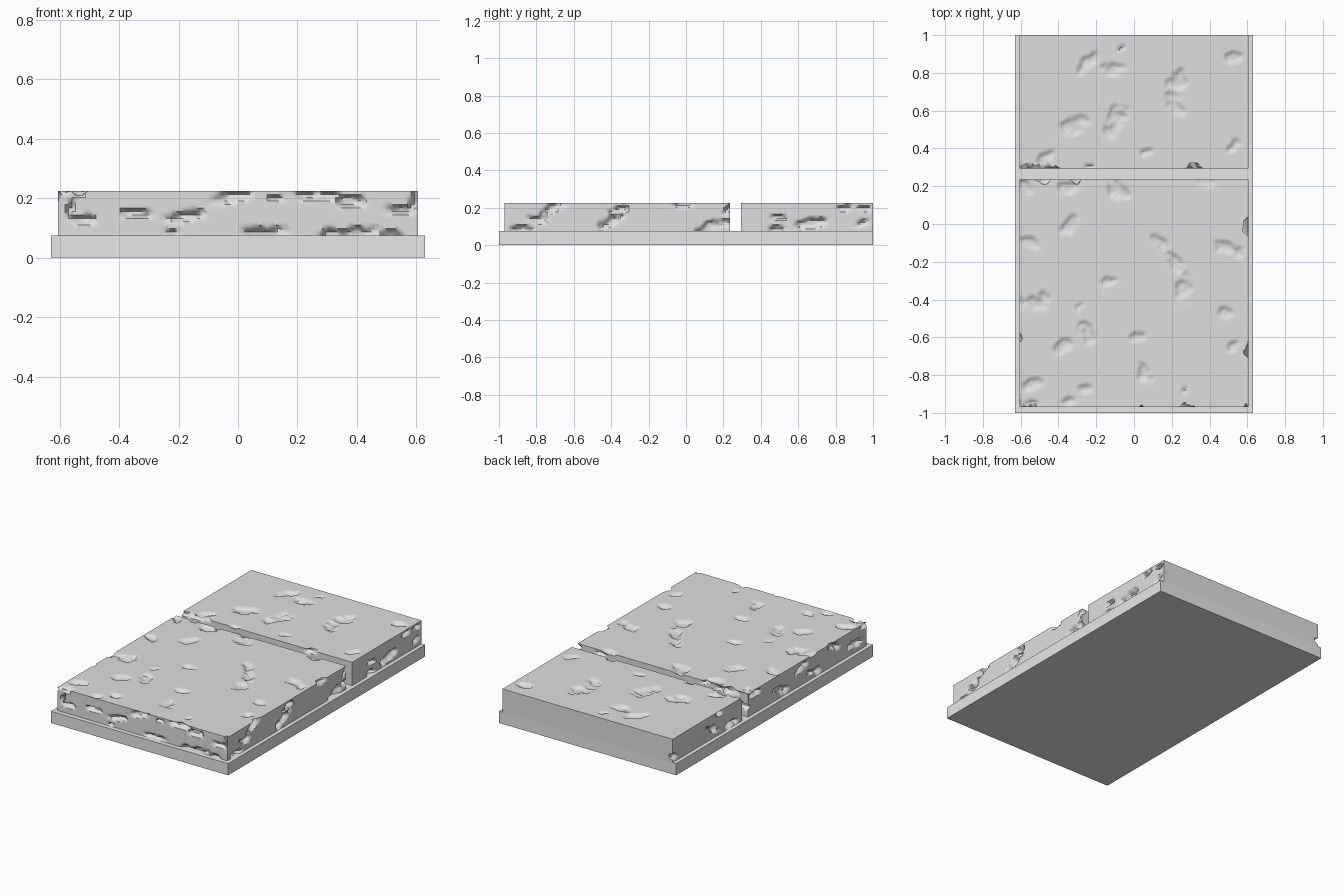
import bpy
import bmesh
import math
import random
from mathutils import Matrix, Vector, noise

cube = bpy.data.objects.get("Cube")
if cube:
    bpy.data.objects.remove(cube, do_unlink=True)

random.seed(4)
STEP = 0.0115
BASE_TOP, SLAB_TOP = 0.075, 0.225

# Dents in hundredths: position along the face (two values), half length, angle
TOP_BACK = [
    (-25, 85, 7, 45), (-11, 82, 7, -10), (22, 72, 11, 70), (22, 62, 7, -40),
    (52, 88, 6, 10), (-32, 52, 10, 30), (-10, 55, 10, 65), (-47, 35, 6, 40),
    (7, 38, 4, 30), (53, 42, 5, 40), (-7, 93, 3, 30), (-24, 30, 4, 0),
]
TOP_FRONT = [
    (-9, 18, 10, -50), (-35, 19, 6, 10), (39, 22, 6, -20), (-34, 0, 7, 45),
    (-55, -10, 6, -20), (50, -13, 8, -20), (14, -10, 6, -40), (22, -20, 7, -60),
    (26, -34, 9, 80), (-13, -30, 5, 10), (-53, -41, 10, 10), (-29, -44, 4, 60),
    (-38, -65, 7, 30), (-24, -58, 8, -60), (2, -59, 5, 0), (6, -80, 7, -70),
    (-26, -87, 5, -20), (-54, -85, 7, 30), (-36, -94, 5, 10), (52, -65, 5, 20),
    (49, -47, 6, -20), (27, -88, 3, 60), (-57, 20, 5, -50), (-55, -96, 5, 0),
]
FRONT = [
    (-51, 13, 6, 0), (-35, 15, 6, 0), (-18, 14, 7, 8), (-3, 20, 8, 15),
    (12, 20, 3, 0), (27, 21, 8, 0), (37, 19, 7, 5), (54, 16, 5, 0),
    (8, 9, 8, 0), (36, 8, 10, 5), (53, 8, 5, 0), (-56, 22, 5, 0),
    (-56, 18, 4, 70), (-22, 9, 3, 0), (59, 20, 4, 80),
]
RIGHT = [
    (-80, 14, 8, 0), (-71, 20, 9, 25), (-88, 9, 6, 0), (-36, 19, 6, 10),
    (-40, 13, 9, 25), (-2, 22, 6, 0), (15, 10, 11, 15), (22, 19, 4, 50),
    (50, 15, 5, 0), (68, 12, 10, 10), (49, 9, 6, 0), (85, 20, 6, 0),
    (95, 12, 6, 20), (95, 20, 5, 0),
]
LEFT = [
    (97, 11, 7, 0), (60, 14, 8, 20), (40, 10, 7, 0), (15, 20, 7, 0),
    (-10, 12, 9, 15), (-30, 18, 7, -10), (-45, 11, 8, 10),
    (-65, 19, 8, 20), (-85, 13, 8, 0), (-95, 21, 5, 0), (52, 21, 4, 0),
]


def random_dents():
    return [(random.randint(-58, 58), random.randint(8, 22),
             random.randint(4, 9), random.randint(-20, 20)) for _ in range(12)]


def material(name, value):
    mat = bpy.data.materials.new(name)
    mat.use_nodes = True
    colour = (value, value, value, 1)
    mat.diffuse_color = colour
    mat.node_tree.nodes["Principled BSDF"].inputs["Base Color"].default_value = colour
    return mat


def make_object(name, bm, mat):
    mesh = bpy.data.meshes.new(name)
    bm.to_mesh(mesh)
    bm.free()
    mesh.materials.append(mat)
    obj = bpy.data.objects.new(name, mesh)
    bpy.context.collection.objects.link(obj)
    return obj


def dense_box(low, high):
    """Box whose six faces are fine grids, welded along the edges."""
    bm = bmesh.new()
    mid, half = (low + high) / 2, (high - low) / 2
    for axis in range(3):
        u, v = (axis + 1) % 3, (axis + 2) % 3
        for side in (-1, 1):
            cols = [Vector((0, 0, 0)) for _ in range(4)]
            cols[0][u] = half[u]
            cols[1][v] = half[v] * side
            cols[2][axis] = half[axis] * side
            cols[3] = mid + cols[2]
            matrix = Matrix([c.to_4d() for c in cols]).transposed()
            for i in range(3):
                matrix[3][i] = 0
            bmesh.ops.create_grid(
                bm, x_segments=round(2 * half[u] / STEP),
                y_segments=round(2 * half[v] / STEP), size=1, matrix=matrix)
    bmesh.ops.remove_doubles(bm, verts=bm.verts, dist=STEP / 20)
    bmesh.ops.recalc_face_normals(bm, faces=bm.faces)
    return bm


def carve(bm, dents, axis, side, level, depth, ratio):
    """Press ragged oval hollows into one face of the slab."""
    a, b = [i for i in range(3) if i != axis]
    shapes = []
    for p, q, length, angle in dents:
        t = math.radians(angle)
        shapes.append((p / 100, q / 100, length / 100, math.cos(t), math.sin(t)))
    for vert in bm.verts:
        co = vert.co
        below = (level - co[axis]) * side
        if below > depth * 1.2:
            continue
        rough = noise.noise(co * 22) + 0.5 * noise.noise(co * 50)
        press = 0
        for p, q, length, c, s in shapes:
            x, y = co[a] - p, co[b] - q
            if abs(x) > length * 1.5 or abs(y) > length * 1.5:
                continue
            along = (x * c + y * s) / length
            across = (y * c - x * s) / (length * ratio)
            amount = 1 - along * along - across * across + rough * 0.9
            amount = min(1, max(0, amount * 1.2))
            press = max(press, amount * amount * (3 - 2 * amount))
        if press * depth > below:
            co[axis] = level - side * press * depth


def slab(name, y_low, y_high, top, front, back, mat):
    x = 0.605
    bm = dense_box(Vector((-x, y_low, BASE_TOP)), Vector((x, y_high, SLAB_TOP)))
    carve(bm, RIGHT, 0, 1, x, 0.028, 0.3)
    carve(bm, LEFT, 0, -1, -x, 0.028, 0.3)
    carve(bm, front, 1, -1, y_low, 0.028, 0.25)
    carve(bm, back, 1, 1, y_high, 0.028, 0.25)
    carve(bm, top, 2, 1, SLAB_TOP, 0.014, 0.5)
    bmesh.ops.dissolve_degenerate(bm, edges=bm.edges, dist=0.0001)
    obj = make_object(name, bm, mat)
    bpy.ops.object.select_all(action="DESELECT")
    obj.select_set(True)
    bpy.context.view_layer.objects.active = obj
    bpy.ops.object.shade_smooth_by_angle(angle=math.radians(50))


stone = material("weathered grey stone", 0.74)
mortar = material("light grey base", 0.8)

# Flat base plate
plate = bmesh.new()
bmesh.ops.create_cube(plate, size=1, matrix=Matrix.Translation(
    (0, 0, BASE_TOP / 2)) @ Matrix.Diagonal((1.26, 2, BASE_TOP, 1)))
make_object("base_plate", plate, mortar)

# Two pitted stone slabs separated by a narrow joint
slab("front_slab", -0.97, 0.235, TOP_FRONT, FRONT, random_dents(), stone)
slab("back_slab", 0.295, 1.0, TOP_BACK, random_dents(), [], stone)
